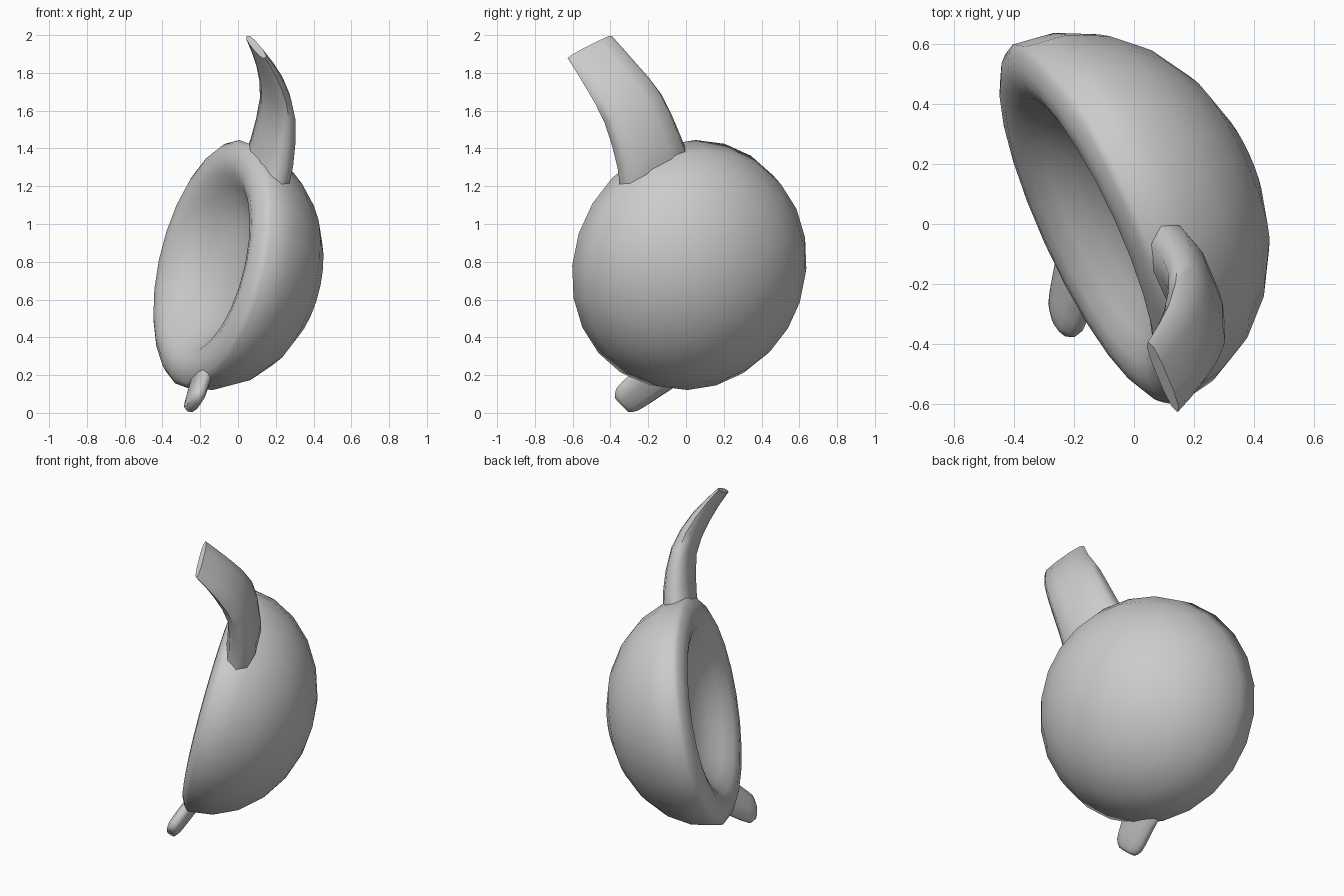
import bpy, bmesh, math
from mathutils import Vector

if "Cube" in bpy.data.objects:
    bpy.data.objects.remove(bpy.data.objects["Cube"])

grey = bpy.data.materials.new("plain_grey")
grey.diffuse_color = (0.6, 0.6, 0.6, 1)
grey.use_nodes = True
grey.node_tree.nodes["Principled BSDF"].inputs["Base Color"].default_value = grey.diffuse_color

# Tilted bowl frame: AXIS points from the opening to the bottom of the bowl
CENTRE = Vector((-0.13, -0.002, 0.788))
AXIS = Vector((1, 0.46, -0.25)).normalized()


def finish(bm, name, angle):
    bmesh.ops.recalc_face_normals(bm, faces=bm.faces)
    mesh = bpy.data.meshes.new(name)
    bm.to_mesh(mesh)
    bm.free()
    mesh.materials.append(grey)
    obj = bpy.data.objects.new(name, mesh)
    bpy.context.collection.objects.link(obj)
    bpy.ops.object.select_all(action='DESELECT')
    obj.select_set(True)
    bpy.context.view_layer.objects.active = obj
    bpy.ops.object.shade_smooth_by_angle(angle=math.radians(angle))
    return obj


def bridge(bm, rings):
    for a, b in zip(rings, rings[1:]):
        n = len(a)
        for i in range(n):
            j = (i + 1) % n
            bm.faces.new((a[i], a[j], b[j], b[i]))


def resample(path, steps):
    """Smooth curve through the path rows (x, y, z, half width, half thickness)."""
    rows = [Vector(r) for r in path]
    out = []
    for k in range(len(rows) - 1):
        p1, p2 = rows[k], rows[k + 1]
        p0 = rows[k - 1] if k else p1 * 2 - p2
        p3 = rows[k + 2] if k + 2 < len(rows) else p2 * 2 - p1
        for s in range(steps):
            t = s / steps
            out.append(0.5 * (2 * p1 + (p2 - p0) * t + (2 * p0 - 5 * p1 + 4 * p2 - p3) * t * t
                              + (3 * p1 - p0 - 3 * p2 + p3) * t ** 3))
    return out + [rows[-1]]


def blade(name, path, width_dir, sides=10):
    """Flattened tube swept along a path."""
    bm = bmesh.new()
    w = width_dir.normalized()
    rows = resample(path, 2)
    pts = [Vector(r[:3]) for r in rows]
    rings = []
    for k, row in enumerate(rows):
        hw, ht = row[3], row[4]
        tangent = pts[min(k + 1, len(pts) - 1)] - pts[max(k - 1, 0)]
        t = tangent.cross(w).normalized()
        ring = []
        for i in range(sides):
            a = 2 * math.pi * i / sides
            c, s = math.cos(a), math.sin(a)
            # slightly squared oval
            off = w * hw * math.copysign(abs(c) ** 0.8, c) + t * ht * math.copysign(abs(s) ** 0.8, s)
            ring.append(bm.verts.new(pts[k] + off))
        rings.append(ring)
    bridge(bm, rings)
    bm.faces.new(rings[0])
    bm.faces.new(rings[-1])
    return finish(bm, name, 65)


# Bowl: outer dome, broad rounded lip and shallow hollow as one turned profile
profile = [(0.66 * math.sin(a), 0.56 * math.cos(a))
           for a in (math.radians(15 * k) for k in range(1, 7))]
profile += [(0.637, -0.025), (0.595, -0.048), (0.54, -0.055), (0.48, -0.035),
            (0.42, 0.015), (0.345, 0.075), (0.25, 0.12), (0.13, 0.145)]
side = AXIS.orthogonal().normalized()
up = AXIS.cross(side)
bm = bmesh.new()
SEG = 24


def bowl_vert(r, d, a):
    off = AXIS * d + side * r * math.cos(a) + up * r * math.sin(a)
    off.z *= 1.02
    return bm.verts.new(CENTRE + off)


rings = [[bowl_vert(r, d, 2 * math.pi * i / SEG) for i in range(SEG)] for r, d in profile]
bridge(bm, rings)
for ring, depth in ((rings[0], 0.56), (rings[-1], 0.15)):
    tip = bowl_vert(0, depth, 0)
    for i in range(SEG):
        bm.faces.new((ring[i], ring[(i + 1) % SEG], tip))
finish(bm, "bowl", 70)

# Long handle, curving forward and thinning to the tip
blade("handle", [(0.14, -0.165, 1.25, 0.22, 0.09),
                 (0.18, -0.195, 1.38, 0.2, 0.088),
                 (0.21, -0.28, 1.61, 0.18, 0.066),
                 (0.172, -0.40, 1.79, 0.157, 0.046),
                 (0.096, -0.51, 1.937, 0.14, 0.02)],
      Vector((-0.36, 0.85, 0.43)))

# Small helper lug on the opposite side of the rim
blade("lug", [(-0.18, -0.125, 0.225, 0.125, 0.042),
              (-0.208, -0.23, 0.137, 0.107, 0.042),
              (-0.228, -0.31, 0.072, 0.092, 0.04),
              (-0.235, -0.34, 0.043, 0.058, 0.028)],
      Vector((-0.45, 0.63, -0.63)))
